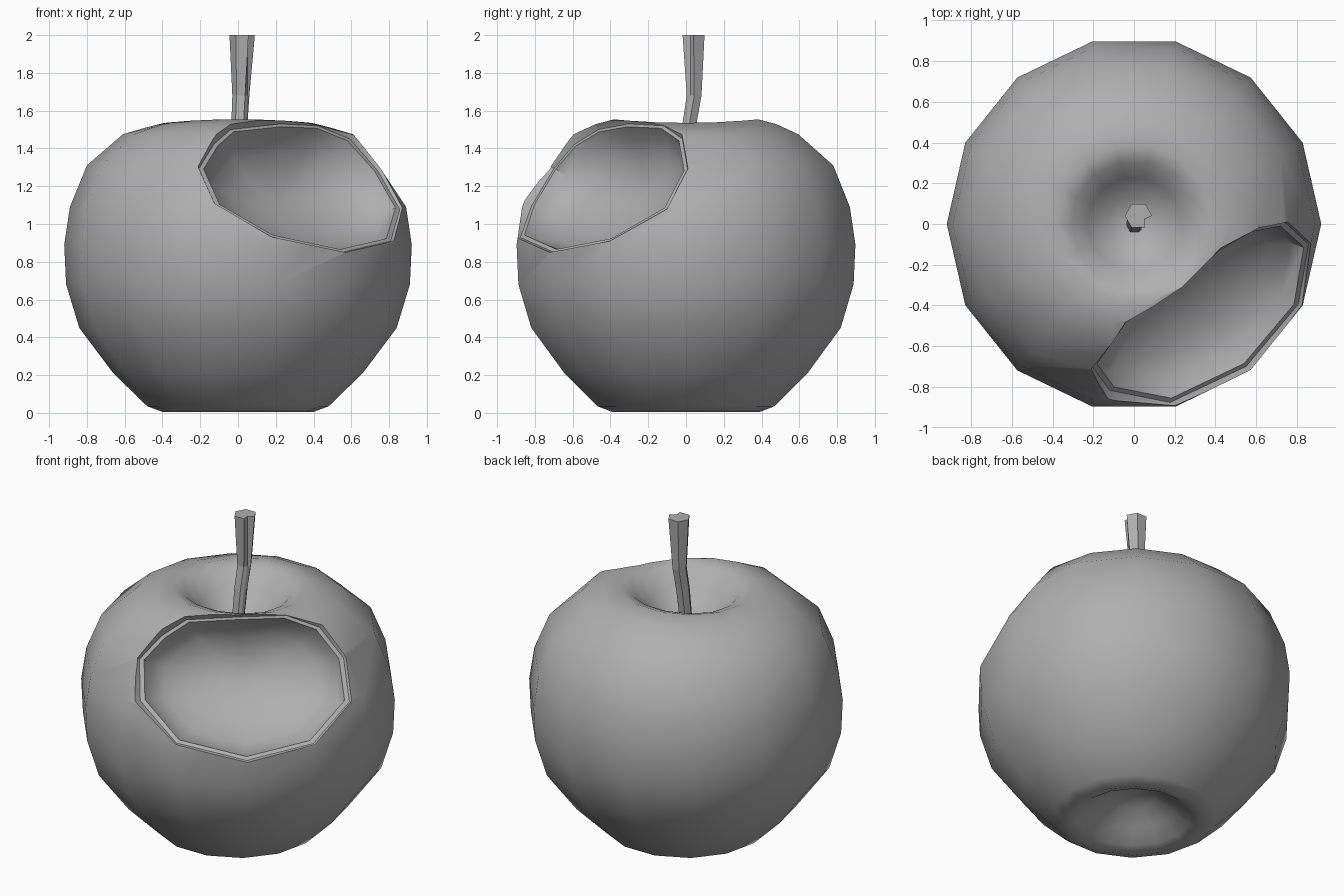
import bpy, bmesh, math
from mathutils import Vector

if "Cube" in bpy.data.objects:
    bpy.data.objects.remove(bpy.data.objects["Cube"])

grey = bpy.data.materials.new("grey")
grey.diffuse_color = (0.43, 0.43, 0.43, 1)
grey.use_nodes = True
grey.node_tree.nodes["Principled BSDF"].inputs["Base Color"].default_value = grey.diffuse_color


def loft(name, rings):
    """Skin a list of equal-length rings; a one-point ring closes to a tip."""
    bm = bmesh.new()
    vs = [[bm.verts.new(p) for p in r] for r in rings]
    for a, b in zip(vs, vs[1:]):
        n = max(len(a), len(b))
        for i in range(n):
            j = (i + 1) % n
            if len(a) == 1:
                bm.faces.new((a[0], b[j], b[i]))
            elif len(b) == 1:
                bm.faces.new((a[i], a[j], b[0]))
            else:
                bm.faces.new((a[i], a[j], b[j], b[i]))
    for end in (vs[0], vs[-1]):
        if len(end) > 2:
            bm.faces.new(end)
    bmesh.ops.recalc_face_normals(bm, faces=bm.faces)
    me = bpy.data.meshes.new(name)
    bm.to_mesh(me)
    bm.free()
    me.materials.append(grey)
    ob = bpy.data.objects.new(name, me)
    bpy.context.collection.objects.link(ob)
    return ob


def activate(ob):
    bpy.ops.object.select_all(action='DESELECT')
    ob.select_set(True)
    bpy.context.view_layer.objects.active = ob


def ring(r, z, n=14):
    """Apple cross-section, sagging a little at the sides of the crest
    and pinched in at the two ends of the bite."""
    pts = []
    for i in range(n):
        a = math.tau * i / n
        k = 0.93 if abs(z - 1.31) < 0.01 and r > 0.5 and i in (0, 10) else 1
        sag = 0.02 * math.cos(a) ** 2 if z > 1.48 else 0
        pts.append((r * k * math.cos(a), r * k * math.sin(a), z - sag))
    return pts


# Apple body: 14-sided lathe with a dimple at each end
profile = [(0.13, 0.17), (0.24, 0.095), (0.33, 0.03), (0.40, 0.005),
           (0.48, 0.035), (0.66, 0.21), (0.84, 0.45), (0.91, 0.68),
           (0.92, 0.89), (0.89, 1.09), (0.80, 1.31), (0.61, 1.475),
           (0.49, 1.53), (0.39, 1.555), (0.31, 1.525), (0.23, 1.43),
           (0.13, 1.34)]
body = loft("apple_body", [[(0, 0, 0.20)]] + [ring(r, z) for r, z in profile]
            + [[(0, 0, 1.31)]])

# Bite cutter: flared outside, thin skin band at the rim, rounded bowl inside
core = Vector((0, 0, 0.85))
rim = [core + (Vector(p) - core) * 0.985 for p in (
    (-0.21, -0.71, 1.30), (-0.13, -0.60, 1.43), (-0.04, -0.47, 1.51),
    (0.23, -0.31, 1.54), (0.43, -0.12, 1.53), (0.60, -0.02, 1.46),
    (0.75, 0.01, 1.29), (0.87, -0.10, 1.08), (0.82, -0.40, 0.91),
    (0.56, -0.71, 0.85), (0.18, -0.89, 0.93), (-0.12, -0.83, 1.10))]
mid = sum(rim, Vector()) / len(rim)
out = Vector((0.48, -0.63, 0.61)).normalized()


def inset(scale, depth):
    pts = []
    for p in rim:
        d = p - mid
        d -= out * d.dot(out) * (1 - scale)     # flatten towards the floor
        pts.append(mid + d * scale - out * depth)
    return pts


cutter = loft("bite_cutter", [[core + (p - core) * 1.7 for p in rim], rim,
                              inset(0.955, 0.0), inset(0.89, 0.07),
                              inset(0.75, 0.14), inset(0.5, 0.20),
                              inset(0.25, 0.23), [mid - out * 0.24]])
cutter.hide_render = True
mod = body.modifiers.new("bite", 'BOOLEAN')
mod.operation = 'DIFFERENCE'
mod.solver = 'EXACT'
mod.object = cutter
activate(body)
bpy.ops.object.modifier_apply(modifier=mod.name)
bpy.data.objects.remove(cutter)
bpy.ops.object.shade_smooth_by_angle(angle=math.radians(42))

# Stem: bent, flaring six-sided stalk with a small notch down one side
path = [(0, -0.015, 1.24, 0.038, 1), (0.008, 0.02, 1.54, 0.043, 1),
        (0.015, 0.043, 1.68, 0.045, 0.9), (0.022, 0.04, 2.0, 0.067, 0.5)]
angles = [0, 60, 120, 180, 240, 300, 330]
loft("stem", [[(x + r * (k if a == 330 else 1) * math.cos(math.radians(a)),
                y + r * (k if a == 330 else 1) * math.sin(math.radians(a)), z)
               for a in angles] for x, y, z, r, k in path])
